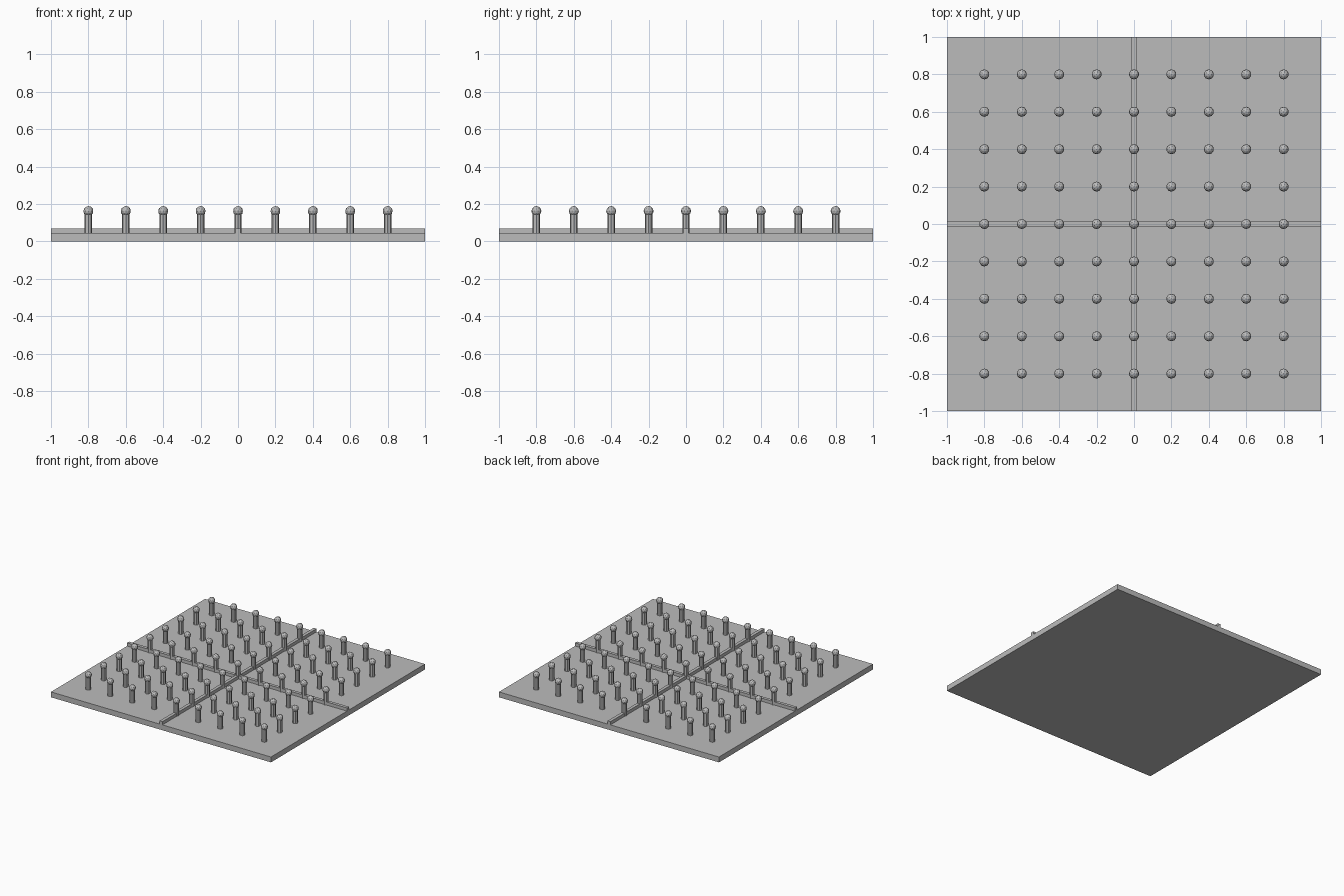
import bpy
import bmesh
from mathutils import Matrix

cube = bpy.data.objects.get("Cube")
if cube:
    bpy.data.objects.remove(cube, do_unlink=True)

grey = bpy.data.materials.new("plain grey")
grey.use_nodes = True
colour = (0.5, 0.5, 0.5, 1)
grey.diffuse_color = colour
grey.node_tree.nodes["Principled BSDF"].inputs["Base Color"].default_value = colour

BOARD_TOP = 0.044
RAIL_TOP = 0.07
POST_TOP = 0.15
BALL_Z = 0.162


def finish(name, bm):
    mesh = bpy.data.meshes.new(name)
    bm.to_mesh(mesh)
    bm.free()
    mesh.materials.append(grey)
    obj = bpy.data.objects.new(name, mesh)
    bpy.context.collection.objects.link(obj)
    return obj


def box(name, sx, sy, z0, z1):
    bm = bmesh.new()
    place = Matrix.Translation((0, 0, (z0 + z1) / 2)) @ Matrix.Diagonal((sx, sy, z1 - z0, 1))
    bmesh.ops.create_cube(bm, size=1, matrix=place)
    return finish(name, bm)


# Base board and the two crossing rails
box("board", 2, 2, 0, BOARD_TOP)
box("rail_across", 2, 0.026, BOARD_TOP, RAIL_TOP)
box("rail_along", 0.026, 2, BOARD_TOP, RAIL_TOP)

# Grid of pegs: eight-sided post with a faceted ball on top
posts, balls = bmesh.new(), bmesh.new()
for i in range(-4, 5):
    for j in range(-4, 5):
        x, y = i * 0.2, j * 0.2
        bmesh.ops.create_cone(
            posts, cap_ends=True, segments=8, radius1=0.02, radius2=0.02,
            depth=POST_TOP - BOARD_TOP,
            matrix=Matrix.Translation((x, y, (POST_TOP + BOARD_TOP) / 2)))
        bmesh.ops.create_icosphere(
            balls, subdivisions=2, radius=0.027,
            matrix=Matrix.Translation((x, y, BALL_Z)))
finish("peg_posts", posts)
finish("peg_balls", balls)
